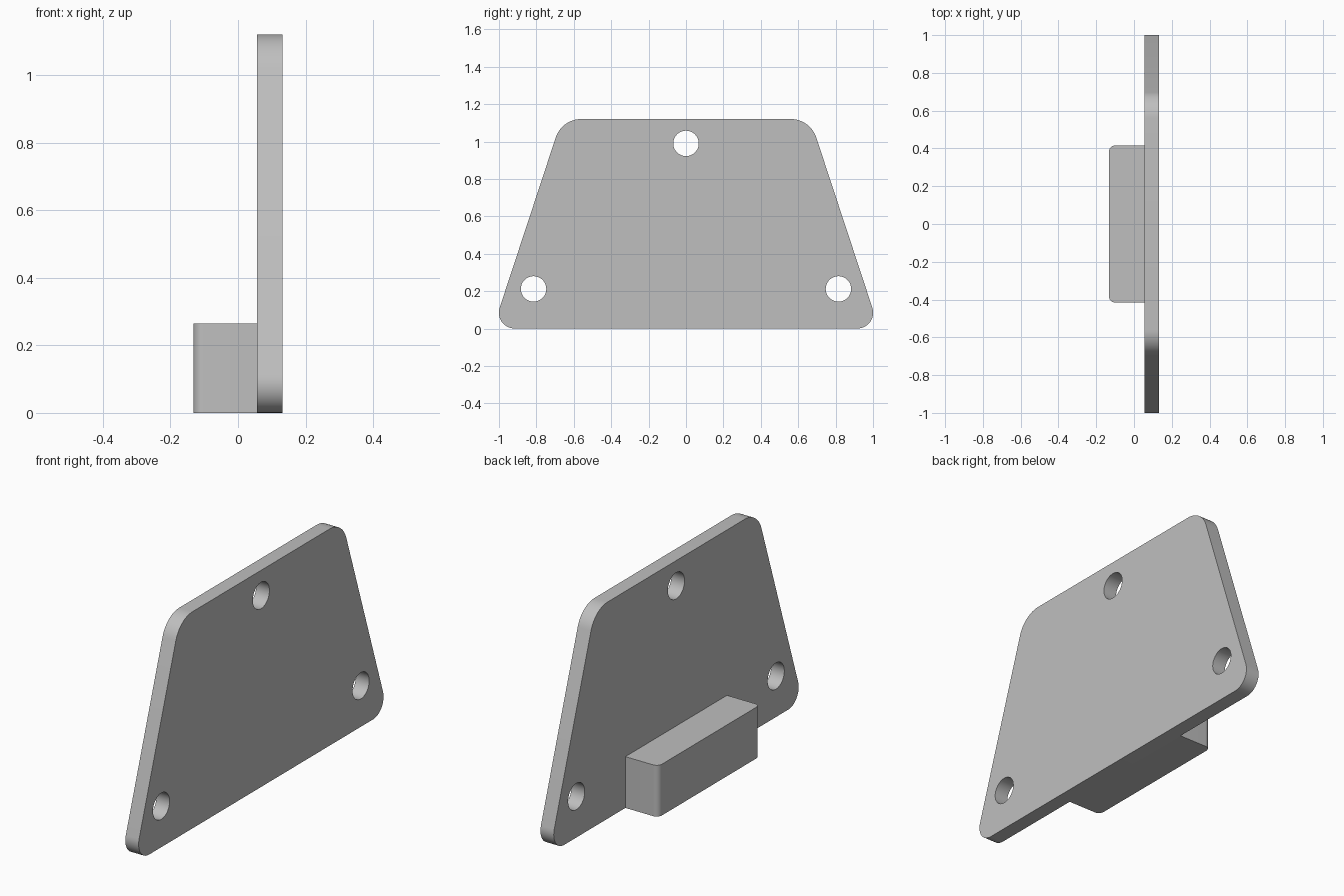
import bpy, bmesh, math
from mathutils import Vector, Matrix

if "Cube" in bpy.data.objects:
    bpy.data.objects.remove(bpy.data.objects["Cube"])

grey = bpy.data.materials.new("plain grey")
grey.use_nodes = True
colour = (0.52, 0.52, 0.52, 1)
grey.diffuse_color = colour
grey.node_tree.nodes["Principled BSDF"].inputs["Base Color"].default_value = colour


def rounded(corners, steps=12):
    """Outline through (u, v, radius) corners, each replaced by a tangent arc."""
    pts, n = [], len(corners)
    for i, (u, v, r) in enumerate(corners):
        p = Vector((u, v))
        if r == 0:
            pts.append(p)
            continue
        a = (Vector(corners[i - 1][:2]) - p).normalized()
        b = (Vector(corners[(i + 1) % n][:2]) - p).normalized()
        half = a.angle(b) / 2
        centre = p + (a + b).normalized() * r / math.sin(half)
        start = p + a * r / math.tan(half) - centre
        sweep = math.pi - 2 * half
        for k in range(steps + 1):
            pts.append(centre + Matrix.Rotation(sweep * k / steps, 2) @ start)
    return pts


def circle(u, v, r, n=48):
    return [Vector((u + r * math.cos(math.tau * k / n),
                    v + r * math.sin(math.tau * k / n))) for k in range(n)]


def slab(name, loops, thickness, matrix):
    """Fill the first loop, leave the others as holes, and extrude about the middle."""
    curve = bpy.data.curves.new(name + " outline", "CURVE")
    curve.dimensions = "2D"
    curve.fill_mode = "BOTH"
    curve.extrude = thickness / 2
    for loop in loops:
        spline = curve.splines.new("POLY")
        spline.points.add(len(loop) - 1)
        for point, co in zip(spline.points, loop):
            point.co = (co.x, co.y, 0, 1)
        spline.use_cyclic_u = True
    temp = bpy.data.objects.new(name + " outline", curve)
    bpy.context.collection.objects.link(temp)
    bpy.context.view_layer.update()
    evaluated = temp.evaluated_get(bpy.context.evaluated_depsgraph_get())
    mesh = bpy.data.meshes.new_from_object(evaluated)
    bpy.data.objects.remove(temp)
    bpy.data.curves.remove(curve)

    # Weld caps to walls and place the part
    bm = bmesh.new()
    bm.from_mesh(mesh)
    bmesh.ops.remove_doubles(bm, verts=bm.verts, dist=1e-5)
    bmesh.ops.transform(bm, matrix=matrix, verts=bm.verts)
    bmesh.ops.recalc_face_normals(bm, faces=bm.faces)
    bm.to_mesh(mesh)
    bm.free()
    mesh.name = name
    mesh.materials.clear()
    mesh.materials.append(grey)
    obj = bpy.data.objects.new(name, mesh)
    bpy.context.collection.objects.link(obj)
    bpy.ops.object.select_all(action="DESELECT")
    obj.select_set(True)
    bpy.context.view_layer.objects.active = obj
    bpy.ops.object.shade_smooth_by_angle(angle=math.radians(30))
    return obj


# Upright trapezoid plate with three bolt holes, drawn in the y-z plane
outline = rounded([(-1.033, 0, 0.085), (1.033, 0, 0.085),
                   (0.664, 1.12, 0.143), (-0.664, 1.12, 0.143)])
holes = [circle(u, v, 0.068) for u, v in ((0, 0.99), (-0.815, 0.212), (0.815, 0.212))]
upright = Matrix(((0, 0, 1, 0.094), (1, 0, 0, 0), (0, 1, 0, 0), (0, 0, 0, 1)))
slab("mounting_plate", [outline] + holes, 0.076, upright)

# Foot block with two rounded outer corners, drawn in the x-y plane
foot = rounded([(-0.132, -0.415, 0.03), (0.056, -0.415, 0),
                (0.056, 0.415, 0), (-0.132, 0.415, 0.03)])
slab("foot_block", [foot], 0.265, Matrix.Translation((0, 0, 0.1325)))
